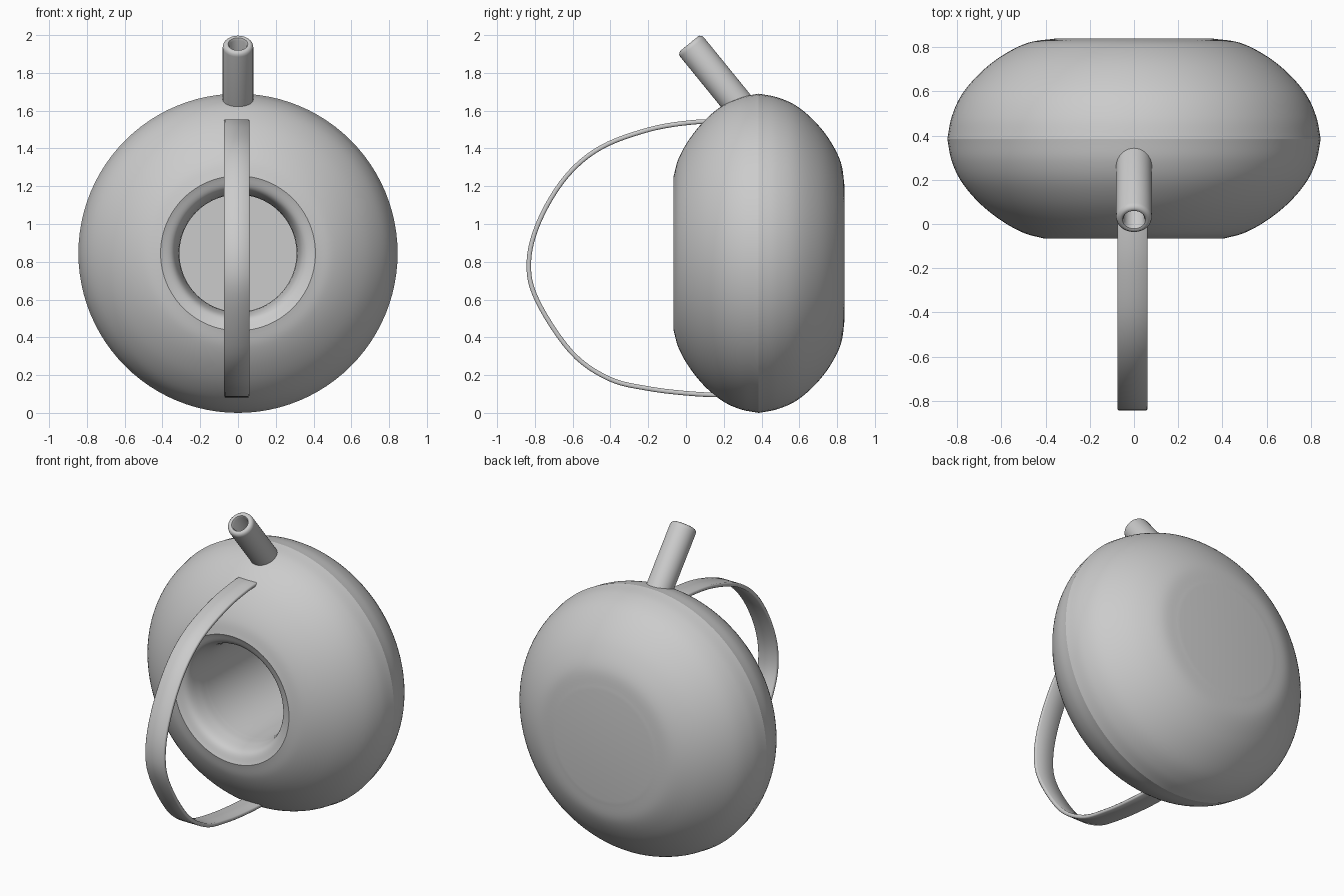
import bpy, bmesh, math
from mathutils import Vector, Matrix

if "Cube" in bpy.data.objects:
    bpy.data.objects.remove(bpy.data.objects["Cube"])


def spline(pts, n=6):
    """Catmull-Rom curve through the points."""
    p = [Vector(q) for q in pts]
    p = [2 * p[0] - p[1]] + p + [2 * p[-1] - p[-2]]
    out = []
    for i in range(1, len(p) - 2):
        a, b, c, d = p[i - 1:i + 3]
        for k in range(n):
            t = k / n
            out.append(0.5 * (2 * b + (c - a) * t + (2 * a - 5 * b + 4 * c - d) * t ** 2
                              + (3 * b - a - 3 * c + d) * t ** 3))
    return out + [p[-2]]


def finish(name, bm, angle=30):
    bmesh.ops.remove_doubles(bm, verts=bm.verts, dist=1e-5)
    bmesh.ops.recalc_face_normals(bm, faces=bm.faces)
    me = bpy.data.meshes.new(name)
    bm.to_mesh(me)
    bm.free()
    ob = bpy.data.objects.new(name, me)
    bpy.context.collection.objects.link(ob)
    bpy.ops.object.select_all(action='DESELECT')
    ob.select_set(True)
    bpy.context.view_layer.objects.active = ob
    bpy.ops.object.shade_smooth_by_angle(angle=math.radians(angle))
    return ob


def lathe(name, profile, origin, axis, seg, angle=30):
    """Revolve (radius, height) points around an axis."""
    m = Matrix.Translation(origin) @ Vector((0, 0, 1)).rotation_difference(Vector(axis)).to_matrix().to_4x4()
    bm = bmesh.new()
    vs = [bm.verts.new(m @ Vector((r, 0, h))) for r, h in profile]
    edges = [bm.edges.new(e) for e in zip(vs, vs[1:])]
    bmesh.ops.spin(bm, geom=vs + edges, cent=origin, axis=Vector(axis).normalized(),
                   angle=math.tau, steps=seg, use_duplicate=False)
    return finish(name, bm, angle)


# round body: rolled front mouth, creased rim, flat back
mouth = spline([(0.31, 0.13), (0.318, 0.05), (0.345, -0.03), (0.41, -0.065)])
front = spline([(0.41, -0.065), (0.50, -0.04), (0.60, 0.015), (0.70, 0.095),
                (0.78, 0.19), (0.825, 0.285), (0.845, 0.385)])
back = spline([(0.845, 0.385), (0.825, 0.485), (0.78, 0.585), (0.70, 0.68),
               (0.60, 0.76), (0.48, 0.82), (0.35, 0.84)])
body = [(0, 0.825), (0.31, 0.825)] + mouth + front[1:] + back[1:] + [(0, 0.84)]
lathe("body", body, Vector((0, 0, 0.845)), (0, 1, 0), 96, 18)

# hollow spout with a rounded lip
tip = Vector((0, 0.017, 1.955))
root = Vector((0, 0.31, 1.595))
L = (tip - root).length
spout = [(0, 0), (0.081, 0), (0.081, L - 0.025), (0.078, L - 0.012), (0.07, L - 0.003), (0.06, L),
         (0.052, L - 0.003), (0.046, L - 0.015), (0.046, 0.08), (0, 0.08)]
lathe("spout", spout, root, tip - root, 40, 40)

# flat strap handle swept along a curve
path = spline([(0.17, 1.54), (0.03, 1.538), (-0.195, 1.50), (-0.45, 1.405), (-0.635, 1.25),
               (-0.775, 1.02), (-0.832, 0.80), (-0.79, 0.60), (-0.61, 0.325),
               (-0.41, 0.182), (-0.195, 0.128), (0.05, 0.10), (0.28, 0.092)])
t, c = 0.012, 0.006
section = [(-0.075, -t + c), (-0.075 + c, -t), (0.062 - c, -t), (0.062, -t + c),
           (0.062, t - c), (0.062 - c, t), (-0.075 + c, t), (-0.075, t - c)]
bm = bmesh.new()
rings = []
for i, p in enumerate(path):
    d = (path[min(i + 1, len(path) - 1)] - path[max(i - 1, 0)]).normalized()
    rings.append([bm.verts.new((x, p.x - d.y * s, p.y + d.x * s)) for x, s in section])
for a, b in zip(rings, rings[1:]):
    for k in range(8):
        j = (k + 1) % 8
        bm.faces.new((a[k], a[j], b[j], b[k]))
bm.faces.new(rings[0])
bm.faces.new(rings[-1])
finish("handle", bm, 50)
